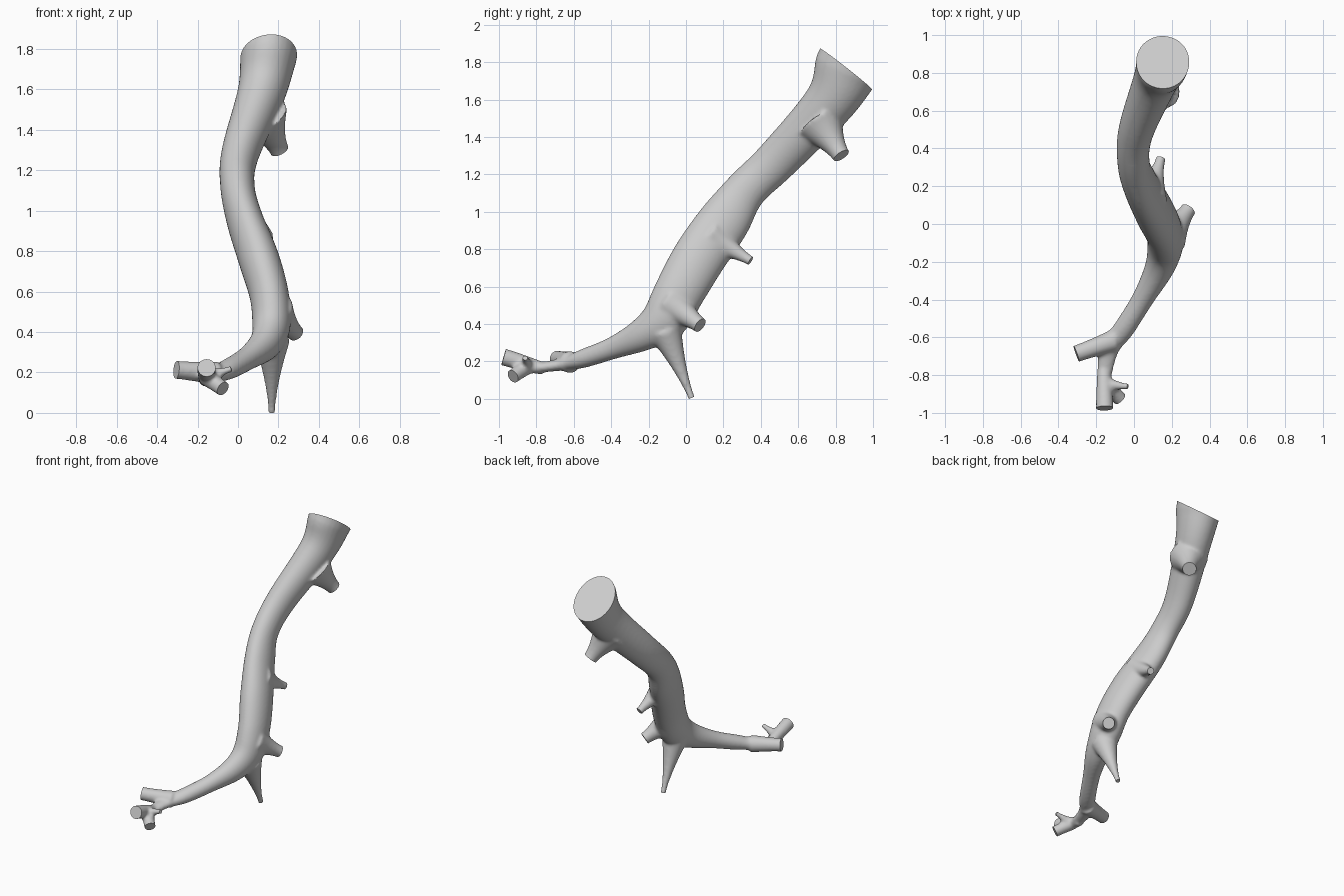
import bpy, bmesh, math
from mathutils import Vector

if "Cube" in bpy.data.objects:
    bpy.data.objects.remove(bpy.data.objects["Cube"])

bark = bpy.data.materials.new("grey bark")
bark.diffuse_color = (0.6, 0.6, 0.6, 1)
bark.use_nodes = True
bark.node_tree.nodes["Principled BSDF"].inputs["Base Color"].default_value = bark.diffuse_color
bm = bmesh.new()
cuts = []  # end point, outward direction, reach


def tube(path, sides=28):
    """Closed tube through (x, y, z, half width, half depth) stations."""
    rings = []
    for i, p in enumerate(path):
        a, b = path[max(i - 1, 0)], path[min(i + 1, len(path) - 1)]
        tangent = (Vector(b[:3]) - Vector(a[:3])).normalized()
        ref = Vector((0, 0, 1)) if abs(tangent.x) > 0.9 else Vector((1, 0, 0))
        side = (ref - tangent * ref.dot(tangent)).normalized()
        up = tangent.cross(side)
        angles = [math.tau * k / sides for k in range(sides)]
        rings.append([bm.verts.new(Vector(p[:3]) + side * p[3] * math.cos(t)
                                   + up * p[4] * math.sin(t)) for t in angles])
    for r, s in zip(rings, rings[1:]):
        for k in range(sides):
            n = (k + 1) % sides
            bm.faces.new((r[k], r[n], s[n], s[k]))
    bm.faces.new(rings[0][::-1])
    bm.faces.new(rings[-1])


def run_on(path, normal=None):
    """Lengthen a path past its end and note where to saw it off flat."""
    end = Vector(path[-1][:3])
    axis = (end - Vector(path[-2][:3])).normalized()
    cuts.append((end, normal or axis, 1.5 * max(path[-1][3:])))
    return path + [(*(end + axis * 0.8 * path[-1][3]), *path[-1][3:])]


def spline(keys, steps=8):
    """Smooth curve through the key stations."""
    pad = [keys[0]] + keys + [keys[-1]]
    out = []
    for i in range(len(keys) - 1):
        for t in (s / steps for s in range(steps)):
            out.append([0.5 * (2 * b + (c - a) * t + (2 * a - 5 * b + 4 * c - d) * t * t
                               + (3 * b - a - 3 * c + d) * t ** 3)
                        for a, b, c, d in zip(*pad[i:i + 4])])
    return out + [list(keys[-1])]


def stub(start, r0, end, r1, steps=12):
    """Straight side limb whose radius flares quickly towards its root."""
    path = []
    for t in (s / steps for s in range(steps + 1)):
        r = r1 + (r0 - r1) * (1 - t) ** 1.6
        path.append((*Vector(start).lerp(Vector(end), t), r, r))
    tube(run_on(path))


# Trunk sweeping from the thin front arm up to the sawn top
trunk = [
    (-.16, -.83, .16, .035, .025), (-.13, -.66, .185, .052, .034),
    (-.05, -.55, .215, .056, .05), (.05, -.39, .272, .058, .06),
    (.135, -.23, .345, .078, .09), (.165, -.11, .435, .095, .125),
    (.155, -.03, .58, .097, .135), (.105, .07, .755, .1, .142),
    (.035, .205, .95, .09, .138), (-.002, .32, 1.115, .085, .112),
    (.01, .49, 1.28, .093, .115), (.115, .765, 1.58, .118, .137),
    (.15, .86, 1.76, .14, .178)]
tube(run_on(spline(trunk), Vector((-.05, .62, .79))))

# Downward spike, then the three stubs along the underside
stub((.168, -.11, .36), .09, (.167, .03, .005), .018)
stub((.18, -.07, .50), .105, (.287, .075, .393), .042)
stub((.08, .14, .86), .1, (.142, .345, .738), .026)
stub((.12, .72, 1.47), .135, (.205, .83, 1.30), .048)
# Blunt left fork
stub((-.10, -.615, .195), .06, (-.305, -.687, .213), .045)
# Forked front tip: main prong, low prong, twig
stub((-.16, -.76, .16), .034, (-.155, -.975, .223), .046)
stub((-.16, -.84, .18), .045, (-.075, -.925, .12), .038)
stub((-.13, -.85, .185), .035, (-.033, -.86, .218), .016)

mesh = bpy.data.meshes.new("branch")
bm.to_mesh(mesh)
bm.free()
branch = bpy.data.objects.new("branch", mesh)
bpy.context.collection.objects.link(branch)

# Fuse the limbs into one skin with soft crotches
remesh = branch.modifiers.new("fuse", 'REMESH')
remesh.mode = 'VOXEL'
remesh.voxel_size = 0.0095
soften = branch.modifiers.new("soften", 'SMOOTH')
soften.factor = 0.5
soften.iterations = 10
graph = bpy.context.evaluated_depsgraph_get()
fused = bpy.data.meshes.new_from_object(branch.evaluated_get(graph))
branch.modifiers.clear()
branch.data = fused

# Saw the limb ends flat
bm = bmesh.new()
bm.from_mesh(fused)
for point, normal, reach in cuts:
    faces = [f for f in bm.faces if (f.calc_center_median() - point).length < reach]
    geom = set(faces)
    for f in faces:
        geom.update(f.edges)
        geom.update(f.verts)
    bmesh.ops.bisect_plane(bm, geom=list(geom), plane_co=point,
                           plane_no=normal.normalized(), clear_outer=True)
    loose = [v for v in bm.verts if not v.link_faces]
    bmesh.ops.delete(bm, geom=loose, context='VERTS')
    rim = [e for e in bm.edges if e.is_boundary]
    bmesh.ops.holes_fill(bm, edges=rim, sides=0)
bmesh.ops.recalc_face_normals(bm, faces=bm.faces)
bm.to_mesh(fused)
bm.free()
fused.materials.clear()
fused.materials.append(bark)

bpy.context.view_layer.objects.active = branch
branch.select_set(True)
bpy.ops.object.shade_smooth_by_angle(angle=math.radians(40))
